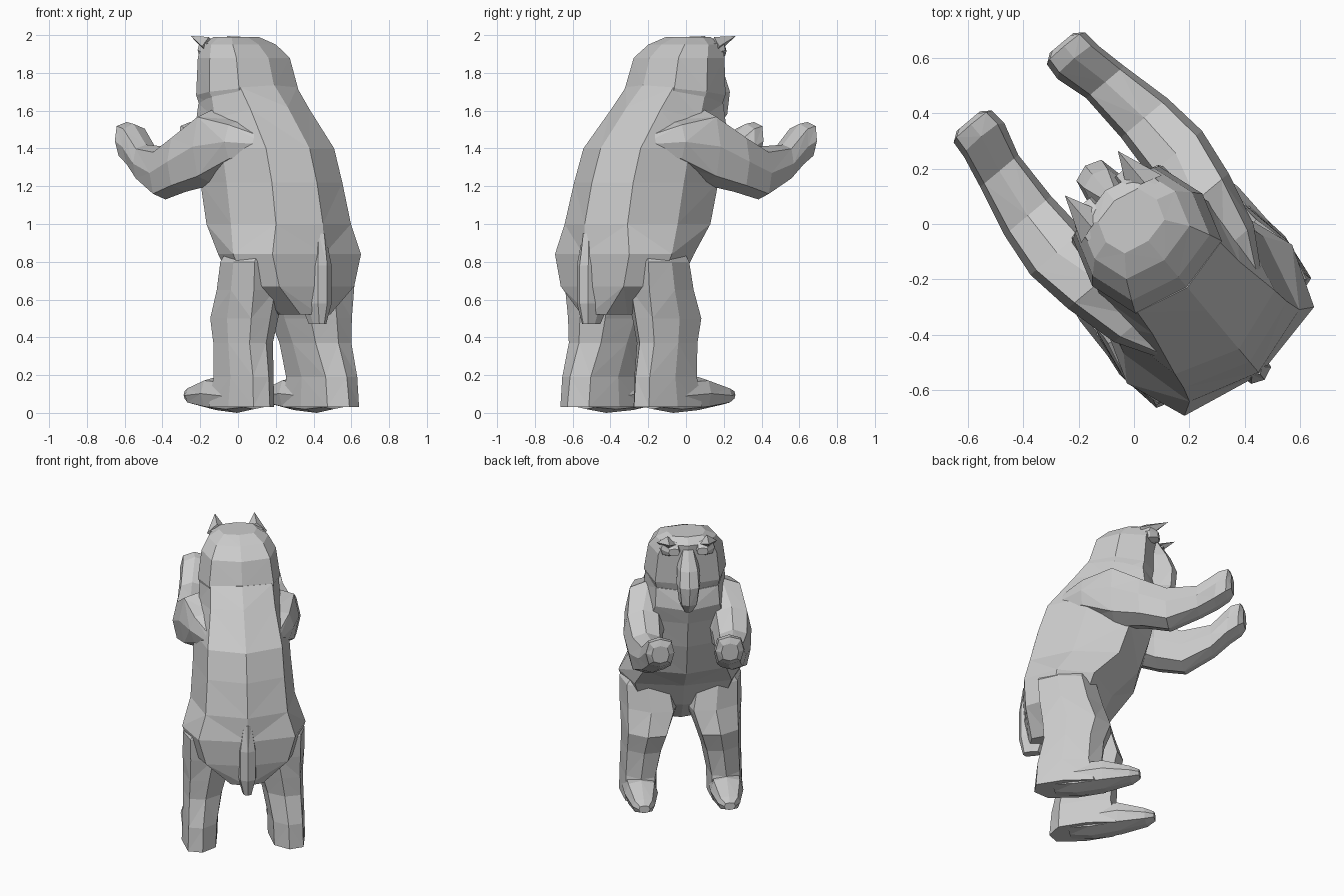
import bpy, bmesh, math
from mathutils import Matrix, Vector

cube = bpy.data.objects.get("Cube")
if cube:
    bpy.data.objects.remove(cube, do_unlink=True)

grey = bpy.data.materials.new("plain grey")
grey.use_nodes = True
colour = (0.6, 0.6, 0.6, 1)
grey.diffuse_color = colour
grey.node_tree.nodes["Principled BSDF"].inputs["Base Color"].default_value = colour

# The animal is modelled facing +y (side, forward, up), then turned
TURN = Matrix.Rotation(math.radians(40), 4, "Z")
SIDES = 8


def full(value):
    # Squarer than a circle, so sections fill out at the corners
    return math.copysign(abs(value) ** 0.7, value)


def finish(name, bm):
    bmesh.ops.recalc_face_normals(bm, faces=bm.faces)
    bm.transform(TURN)
    mesh = bpy.data.meshes.new(name)
    bm.to_mesh(mesh)
    bm.free()
    mesh.materials.append(grey)
    obj = bpy.data.objects.new(name, mesh)
    bpy.context.collection.objects.link(obj)


def loft(name, rings, upright=True, side=1, skew=0):
    """Rings: position on axis, centre across, half width, low, high, slope.
    Skew draws the outer side of each ring towards its low end."""
    bm = bmesh.new()
    loops = []
    for pos, across, half, low, high, *slope in rings:
        tilt = slope[0] if slope else 0
        loop = []
        for k in range(SIDES):
            a = math.tau * k / SIDES
            out = half * full(math.sin(a))
            offset = -(high - low) / 2 * full(math.cos(a))
            x = side * (across + out)
            b, c = (low + high) / 2 + offset - skew * out, pos + tilt * offset
            loop.append(bm.verts.new((x, b, c) if upright else (x, c, b)))
        loops.append(loop)
    for one, two in zip(loops, loops[1:]):
        for k in range(SIDES):
            j = (k + 1) % SIDES
            # Alternate the diagonals for a faceted coat
            q = [one[k], one[j], two[j], two[k]]
            if k % 2:
                q = q[1:] + q[:1]
            bm.faces.new((q[0], q[1], q[2]))
            bm.faces.new((q[0], q[2], q[3]))
    bm.faces.new(loops[0])
    bm.faces.new(loops[-1])
    finish(name, bm)


def spike(name, base, tip, across, thick):
    # Four sided point, used for ears
    bm = bmesh.new()
    base = Vector(base)
    ends = [(across, -0.02, 0), (0, 0, thick), (-across, 0.02, 0), (0, 0, -thick)]
    ring = [bm.verts.new(base + Vector(e)) for e in ends]
    top = bm.verts.new(tip)
    for k in range(4):
        bm.faces.new((ring[k], ring[(k + 1) % 4], top))
    bm.faces.new(ring)
    finish(name, bm)


# Body, rump to neck
loft("torso", [
    (0.52, 0, 0.13, -0.67, -0.36),
    (0.67, 0, 0.33, -0.70, -0.22),
    (0.84, 0, 0.39, -0.71, -0.14),
    (1.00, 0, 0.33, -0.70, 0.03),
    (1.22, 0, 0.31, -0.65, 0.10),
    (1.40, 0, 0.30, -0.59, 0.14),
    (1.56, 0, 0.26, -0.41, 0.17, -0.2),
    (1.68, 0, 0.25, -0.30, 0.14, -0.25),
])

# Head and drooping muzzle
loft("head", [
    (1.61, 0, 0.23, -0.30, 0.12, -0.2),
    (1.70, 0, 0.26, -0.30, 0.15, -0.1),
    (1.88, 0, 0.235, -0.25, 0.155),
    (1.95, 0, 0.19, -0.17, 0.16),
    (1.99, 0, 0.12, -0.08, 0.11),
])
loft("muzzle", [
    (1.50, 0, 0.03, 0.08, 0.19),
    (1.58, 0, 0.06, 0.08, 0.265),
    (1.70, 0, 0.075, 0.08, 0.275),
    (1.80, 0, 0.07, 0.06, 0.235),
    (1.92, 0, 0.04, 0.06, 0.16),
])

# Tail lying against the rump
loft("tail", [
    (0.47, 0, 0.03, -0.71, -0.60),
    (0.58, 0, 0.06, -0.735, -0.55),
    (0.78, 0, 0.06, -0.735, -0.55),
    (0.95, 0, 0.03, -0.71, -0.55),
])

for label, side in (("left", -1), ("right", 1)):
    # Brow ridge and ear
    loft(label + "_brow", [
        (0.06, 0.12, 0.06, 1.84, 1.97),
        (0.13, 0.11, 0.06, 1.87, 1.97),
        (0.175, 0.09, 0.035, 1.89, 1.94),
    ], upright=False, side=side)
    spike(label + "_ear", (side * 0.125, 0.09, 1.94),
          (side * 0.125, 0.24, 1.995), side * 0.065, 0.05)

    # Arm reaching forward, with the paw bent up
    loft(label + "_arm", [
        (-0.48, 0.14, 0.07, 1.38, 1.46),
        (-0.28, 0.19, 0.14, 1.32, 1.55),
        (-0.08, 0.23, 0.15, 1.21, 1.61),
        (0.10, 0.28, 0.125, 1.17, 1.49),
        (0.27, 0.275, 0.11, 1.13, 1.41),
        (0.46, 0.25, 0.09, 1.22, 1.42),
        (0.58, 0.22, 0.095, 1.29, 1.53, 0.15),
        (0.645, 0.22, 0.09, 1.34, 1.54, 0.1),
        (0.67, 0.22, 0.055, 1.38, 1.50),
    ], upright=False, side=side)

    # Hind leg, standing straight down to the heel
    loft(label + "_leg", [
        (0.96, 0.16, 0.11, -0.52, -0.24),
        (0.80, 0.22, 0.165, -0.56, -0.20),
        (0.65, 0.205, 0.18, -0.55, -0.16),
        (0.50, 0.23, 0.15, -0.54, -0.11),
        (0.37, 0.25, 0.13, -0.53, -0.15),
        (0.19, 0.27, 0.115, -0.575, -0.16),
        (0.03, 0.275, 0.115, -0.59, -0.12),
    ], side=side, skew=0.25)

    # Wedge foot, running forward to the toe
    loft(label + "_foot", [
        (-0.46, 0.275, 0.09, 0.02, 0.12),
        (-0.32, 0.275, 0.105, 0.00, 0.18),
        (-0.14, 0.27, 0.105, 0.015, 0.19),
        (0.03, 0.27, 0.07, 0.045, 0.14),
        (0.085, 0.27, 0.035, 0.07, 0.12),
    ], upright=False, side=side)
